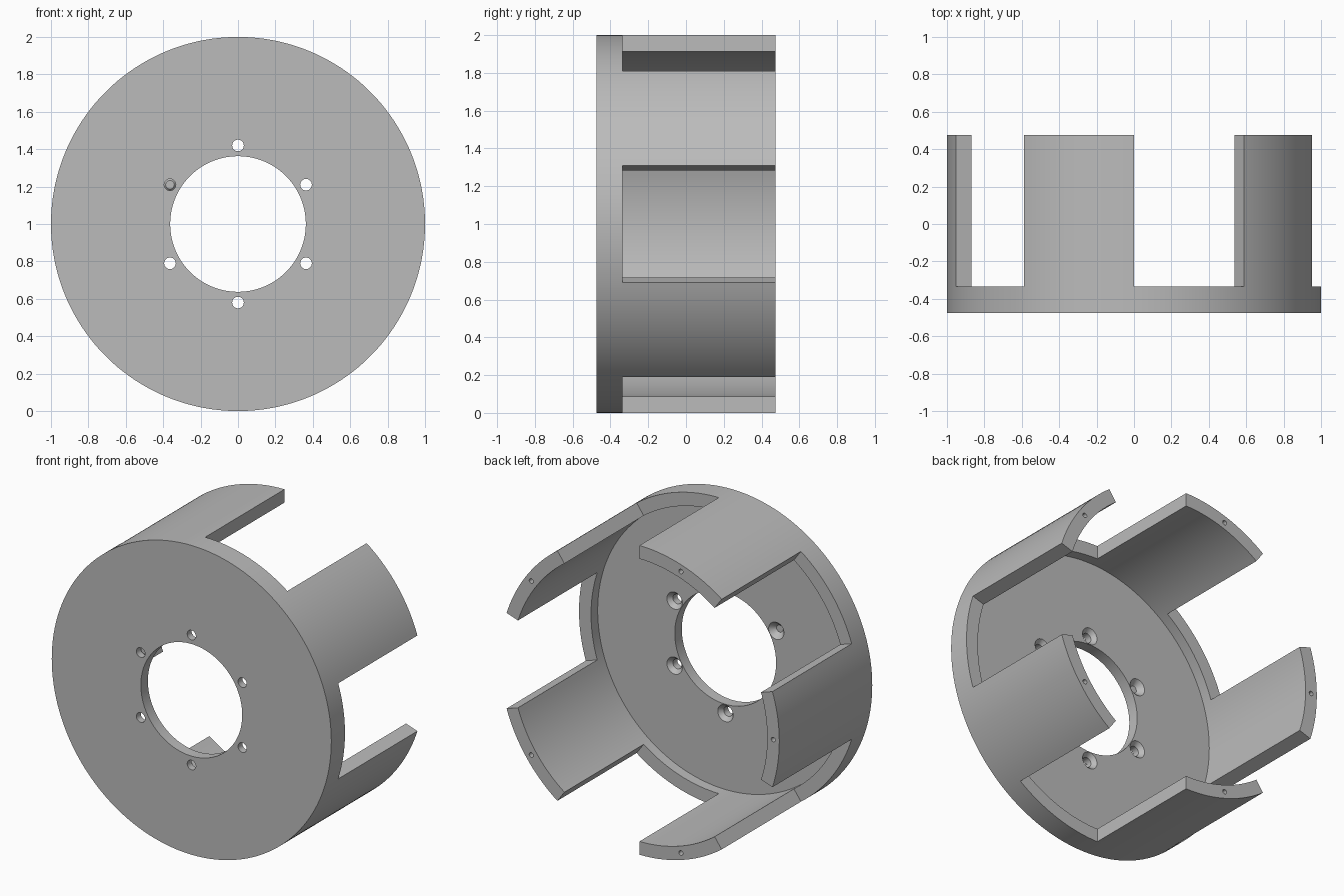
import bpy
import bmesh
from math import cos, sin, radians, atan2, degrees
from mathutils import Matrix, Vector

cube = bpy.data.objects.get("Cube")
if cube:
    bpy.data.objects.remove(cube, do_unlink=True)

SEGMENTS = 180
FRONT, FLOOR, RIM, TIP = -0.475, -0.403, -0.335, 0.475
OUTER, INNER, BORE = 1.0, 0.914, 0.3625

grey = bpy.data.materials.new("plain grey")
grey.use_nodes = True
grey.diffuse_color = (0.5, 0.5, 0.5, 1)
grey.node_tree.nodes["Principled BSDF"].inputs["Base Color"].default_value = (0.5, 0.5, 0.5, 1)


def polar(radius, angle, y):
    a = radians(angle)
    return Vector((radius * cos(a), y, 1 + radius * sin(a)))


def make_object(name, bm):
    bmesh.ops.recalc_face_normals(bm, faces=bm.faces[:])
    mesh = bpy.data.meshes.new(name)
    bm.to_mesh(mesh)
    bm.free()
    mesh.materials.append(grey)
    obj = bpy.data.objects.new(name, mesh)
    bpy.context.collection.objects.link(obj)
    return obj


def drill(target, name, radius, angles, y0, y1, r0, r1, sides=32):
    """Cut a circle of round holes running along y."""
    bm = bmesh.new()
    for angle in angles:
        place = Matrix.Translation(polar(radius, angle, (y0 + y1) / 2))
        bmesh.ops.create_cone(bm, cap_ends=True, segments=sides, radius1=r0, radius2=r1,
                              depth=y1 - y0, matrix=place @ Matrix.Rotation(radians(-90), 4, "X"))
    cutter = make_object(name, bm)
    cutter.hide_render = True
    mod = target.modifiers.new(name, "BOOLEAN")
    mod.operation = "DIFFERENCE"
    mod.solver = "EXACT"
    mod.object = cutter
    bpy.ops.object.modifier_apply(modifier=name)
    bpy.data.objects.remove(cutter, do_unlink=True)


# Dished plate with a raised rim, turned from its cross-section
profile = [(BORE, FRONT), (OUTER, FRONT), (OUTER, RIM), (INNER, RIM), (INNER, FLOOR), (BORE, FLOOR)]
bm = bmesh.new()
rings = [[bm.verts.new(polar(r, i * 360 / SEGMENTS, y)) for i in range(SEGMENTS)] for r, y in profile]
for k, ring in enumerate(rings):
    after = rings[(k + 1) % len(rings)]
    for i in range(SEGMENTS):
        j = (i + 1) % SEGMENTS
        bm.faces.new((ring[i], ring[j], after[j], after[i]))
bmesh.ops.recalc_face_normals(bm, faces=bm.faces[:])


# Five curved prongs, drawn out of the rim
def on_prong(face):
    c = face.calc_center_median()
    angle = degrees(atan2(c.z - 1, c.x))
    return abs(c.y - RIM) < 0.001 and (angle - 18) % 72 < 36


grown = bmesh.ops.extrude_face_region(bm, geom=[f for f in bm.faces if on_prong(f)])
tips = [v for v in grown["geom"] if isinstance(v, bmesh.types.BMVert)]
bmesh.ops.translate(bm, verts=tips, vec=(0, TIP - RIM, 0))
drum = make_object("pronged_drum", bm)
bpy.context.view_layer.objects.active = drum
drum.select_set(True)

# Countersunk screw holes round the bore, and a pin hole in each prong tip
screws = [30 + 60 * i for i in range(6)]
prongs = [36 + 72 * i for i in range(5)]
drill(drum, "screw_holes", 0.42, screws, FRONT - 0.1, FLOOR + 0.1, 0.031, 0.031)
drill(drum, "countersinks", 0.42, screws, FLOOR - 0.036, FLOOR + 0.018, 0.023, 0.071)
drill(drum, "pin_holes", 0.957, prongs, TIP - 0.15, TIP + 0.1, 0.015, 0.015, 20)

bpy.ops.object.shade_smooth_by_angle(angle=radians(30))
